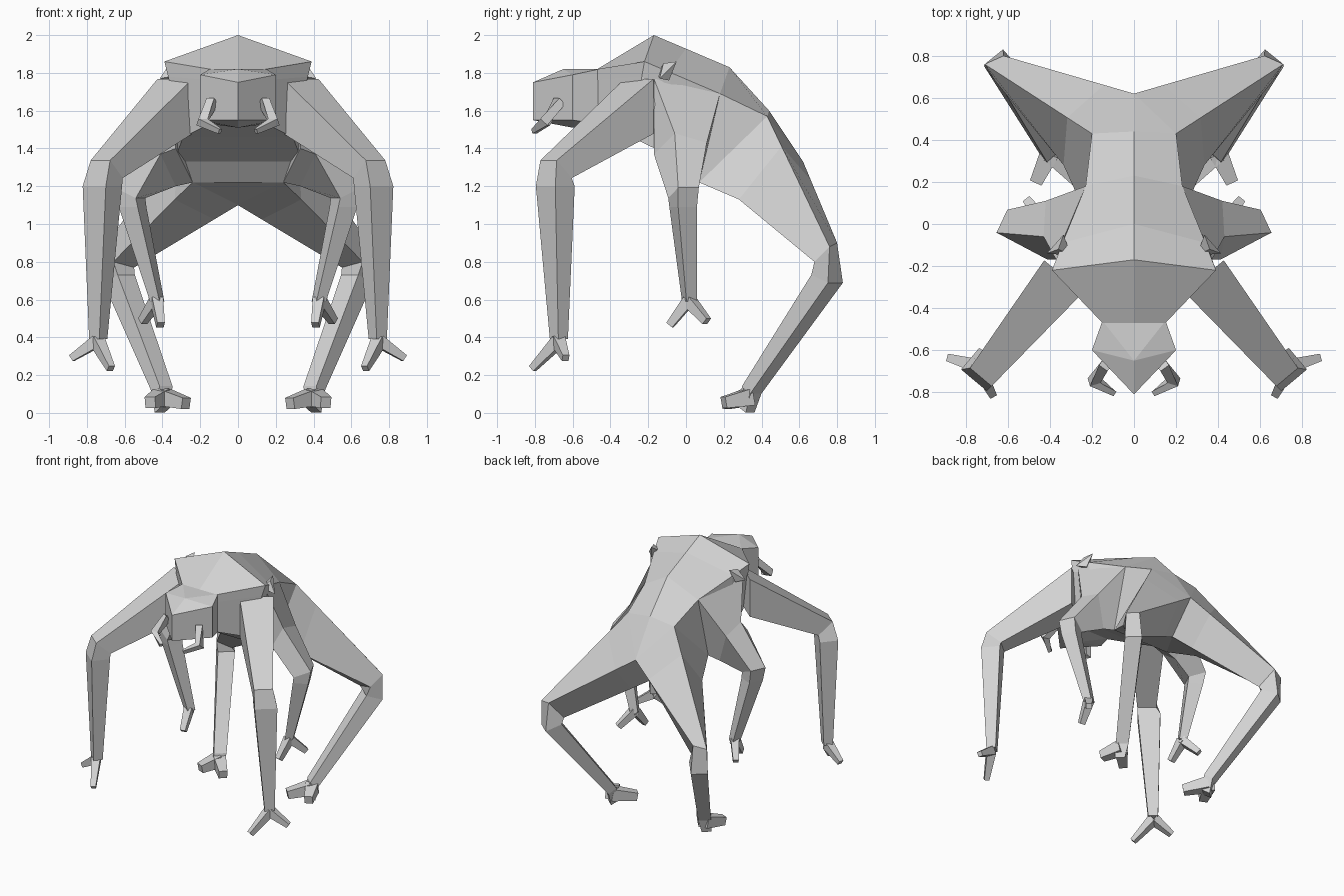
import bpy, bmesh
from math import radians, sin, cos
from mathutils import Vector

cube = bpy.data.objects.get("Cube")
if cube:
    bpy.data.objects.remove(cube, do_unlink=True)

grey = bpy.data.materials.new("pale grey")
grey.use_nodes = True
grey.diffuse_color = (0.65, 0.65, 0.65, 1)
bsdf = next(n for n in grey.node_tree.nodes if n.type == 'BSDF_PRINCIPLED')
bsdf.inputs["Base Color"].default_value = grey.diffuse_color


def finish(name, bm):
    bmesh.ops.remove_doubles(bm, verts=bm.verts[:], dist=0.0005)
    bmesh.ops.recalc_face_normals(bm, faces=bm.faces[:])
    mesh = bpy.data.meshes.new(name)
    bm.to_mesh(mesh)
    bm.free()
    mesh.materials.append(grey)
    ob = bpy.data.objects.new(name, mesh)
    bpy.context.scene.collection.objects.link(ob)


def loft(name, rings, side=1):
    """Skin a list of equal-length rings and cap both ends."""
    bm = bmesh.new()
    rows = [[bm.verts.new((x * side, y, z)) for x, y, z in r] for r in rings]
    n = len(rows[0])
    for a, b in zip(rows, rows[1:]):
        for i in range(n):
            j = (i + 1) % n
            bm.faces.new((a[i], a[j], b[j], b[i]))
    bm.faces.new(rows[0])
    bm.faces.new(rows[-1])
    finish(name, bm)


def hull(name, points):
    bm = bmesh.new()
    for p in points:
        bm.verts.new(p)
    bmesh.ops.convex_hull(bm, input=bm.verts[:])
    finish(name, bm)


def spike(name, path, radii, side):
    """Square-section tapered tube along a path."""
    pts = [Vector(p) for p in path]
    rings = []
    for i, (p, r) in enumerate(zip(pts, radii)):
        d = pts[min(i + 1, len(pts) - 1)] - pts[max(i - 1, 0)]
        q = d.to_track_quat('Z', 'Y')
        rings.append([p + q @ Vector((sx * r, sy * r, 0))
                      for sx, sy in ((-1, -1), (1, -1), (1, 1), (-1, 1))])
    loft(name, rings, side)


def joint(azimuth, centre, out, width, tilt):
    """Rectangular leg section facing outward along the azimuth."""
    a, t = radians(azimuth), radians(tilt)
    u = Vector((cos(a) * cos(t), sin(a) * cos(t), sin(t))) * out
    v = Vector((-sin(a), cos(a), 0)) * width
    c = Vector(centre)
    return [c + u - v, c + u + v, c - u + v, c - u - v]


def leg(name, side, thigh, azimuth, joints, foot, toe_tips, radii):
    loft(name + "_leg", thigh + [joint(azimuth, *j) for j in joints], side)
    for i, tip in enumerate(toe_tips):
        spike(f"{name}_toe_{i + 1}", [foot, tip], radii, side)


# Hunched body: ridge, shoulder edge, lower side edge, belly centre
sections = [
    [(0, -.47, 1.82), (.15, -.47, 1.82), (.15, -.47, 1.53), (0, -.47, 1.53)],
    [(0, -.17, 2.0), (.39, -.22, 1.86), (.29, -.29, 1.46), (0, -.29, 1.46)],
    [(0, 0, 1.928), (.34, -.09, 1.805), (.34, -.02, 1.33), (0, -.02, 1.33)],
    [(0, .23, 1.83), (.23, .18, 1.69), (.24, .07, 1.22), (0, .07, 1.22)],
    [(0, .44, 1.60), (.20, .43, 1.57), (.24, .07, 1.22), (0, .08, 1.22)],
    [(0, .62, 1.33), (.20, .43, 1.57), (.24, .07, 1.22), (0, .42, 1.10)],
]
body_rings = []
for ridge, edge, low, belly in sections:
    flank = Vector(edge).lerp(Vector(low), 0.2)
    half = [edge, flank, low]
    body_rings.append([ridge, *half, belly,
                       *[(-x, y, z) for x, y, z in reversed(half)]])
loft("body", body_rings)

# Wedge-shaped head
head_half = [(0, -.81, 1.75), (0, -.81, 1.55), (0, -.65, 1.82), (0, -.60, 1.51),
             (.2, -.6, 1.79), (.2, -.6, 1.55), (.15, -.46, 1.82), (.15, -.46, 1.53)]
hull("head", head_half + [(-x, y, z) for x, y, z in head_half if x])

# Hind thighs grow straight out of the last body sections, raised underneath
hip, crotch = sections[-2:]
hind_root = [Vector(p) for p in (hip[1], crotch[0], crotch[3], hip[2])]
hind_knee = [Vector(p) for p in
             ((.71, .76, .88), (.62, .80, .90), (.55, .71, .77), (.66, .68, .80))]
hind_mid = [a.lerp(b, 0.23) for a, b in zip(hind_root, hind_knee)]
hind_mid[3] = Vector((.335, .28, 1.13))

for side, label in ((1, "left"), (-1, "right")):
    leg(label + "_front", side, [joint(-50, (.335, -.25, 1.622), .145, .12, 90)], -50,
        [((.695, -.688, 1.29), .07, .067, 42),
         ((.718, -.692, 1.20), .067, .08, 0),
         ((.74, -.673, .39), .033, .035, 0)],
        (.745, -.675, .38), [(.88, -.637, .29), (.673, -.812, .235)], (.032, .018))

    leg(label + "_middle", side,
        [[(.37, -.17, 1.77), (.23, .18, 1.69), (.24, .07, 1.22), (.33, -.17, 1.40)],
         [(.43, -.06, 1.48), (.42, .11, 1.43), (.33, .06, 1.20), (.41, -.17, 1.37)]], 25,
        [((.572, -.013, 1.165), .068, .06, 24),
         ((.558, -.015, 1.09), .055, .055, 0),
         ((.428, .018, .59), .028, .03, 0)],
        (.43, .015, .595), [(.41, -.085, .465), (.505, .11, .485)], (.03, .02))

    leg(label + "_hind", side, [hind_root, hind_mid, hind_knee], 49,
        [((.63, .747, .71), .062, .06, -20),
         ((.40, .348, .122), .035, .045, -35),
         ((.398, .32, .016), .03, .035, -30)],
        (.40, .34, .085), [(.275, .21, .05), (.465, .2, .055)], (.045, .03))

    # Hooked mandible
    spike(label + "_mandible",
          [(.135, -.67, 1.65), (.19, -.745, 1.54), (.095, -.805, 1.49)],
          [.025, .026, .013], side)

    # Shoulder thorn
    hull(label + "_shoulder_thorn",
         [(side * x, y, z) for x, y, z in
          ((.335, -.05, 1.86), (.36, -.12, 1.85), (.30, -.15, 1.79),
           (.415, -.14, 1.77), (.36, -.09, 1.76))])
